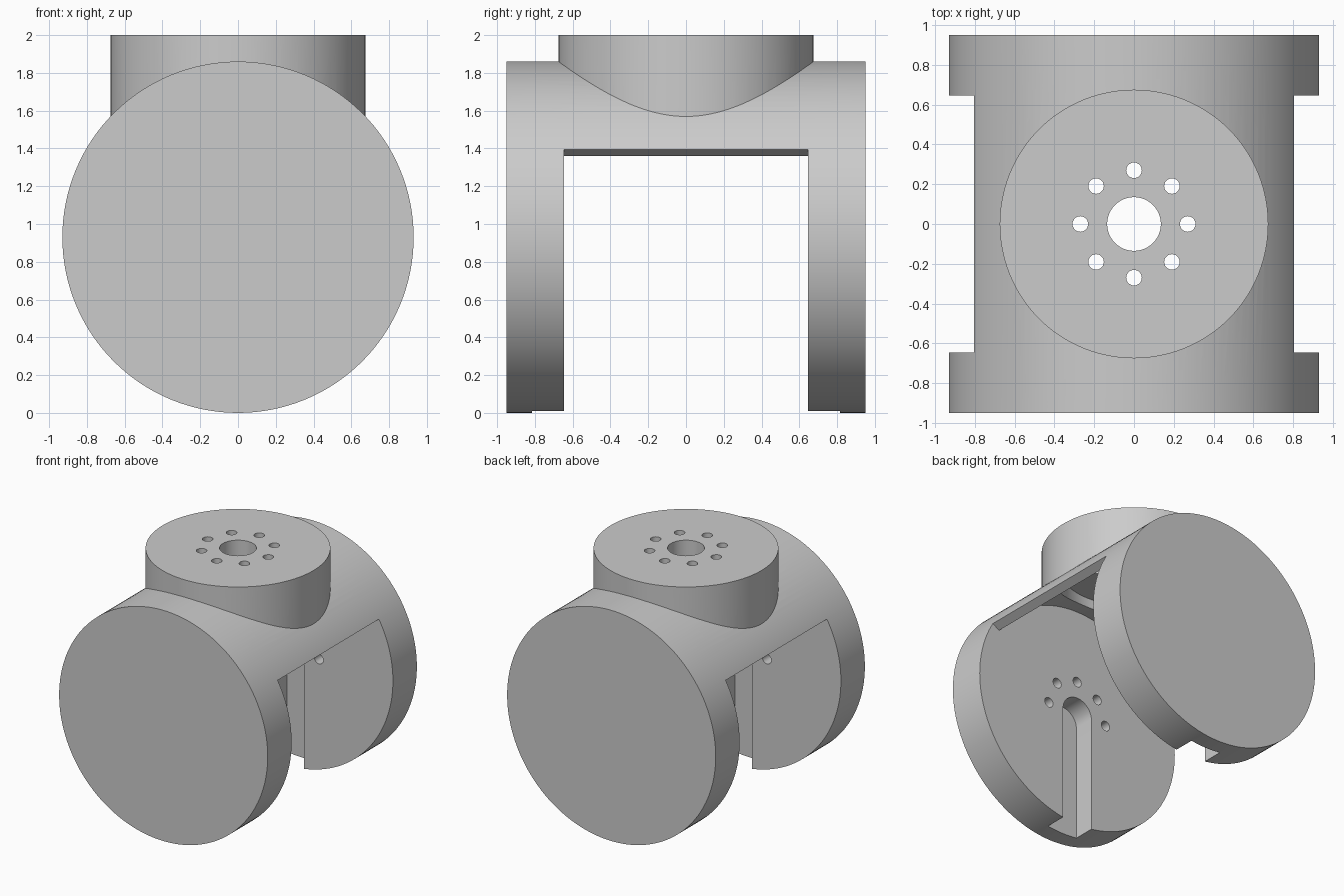
import bpy, bmesh
from math import cos, sin, pi, radians

R, MID = 0.93, 0.93          # drum radius and axis height
HALF, INNER = 0.95, 0.645    # drum half length, inner cheek faces
BORE, BOLT, RING = 0.135, 0.039, 0.27

old = bpy.data.objects.get("Cube")
if old:
    bpy.data.objects.remove(old, do_unlink=True)

grey = bpy.data.materials.new("plain_grey")
grey.use_nodes = True
COLOUR = (0.6, 0.6, 0.6, 1)
grey.diffuse_color = COLOUR
grey.node_tree.nodes["Principled BSDF"].inputs["Base Color"].default_value = COLOUR


def arc(radius, start=0, end=360, steps=128, centre=(0, 0)):
    """Points on an arc; a full circle leaves out the repeated end."""
    count = steps if end - start == 360 else steps + 1
    angles = [radians(start + (end - start) * i / steps) for i in range(count)]
    return [(centre[0] + radius * cos(a), centre[1] + radius * sin(a)) for a in angles]


def prism(name, outline, axis, low, high):
    """Extrude an outline along y (outline in xz) or z (outline in xy)."""
    def place(p, h):
        return (p[0], h, p[1]) if axis == "y" else (p[0], p[1], h)
    bm = bmesh.new()
    a = [bm.verts.new(place(p, low)) for p in outline]
    b = [bm.verts.new(place(p, high)) for p in outline]
    bm.faces.new(a)
    bm.faces.new(b[::-1])
    for i in range(len(a)):
        j = (i + 1) % len(a)
        bm.faces.new((a[i], b[i], b[j], a[j]))
    bmesh.ops.recalc_face_normals(bm, faces=bm.faces)
    mesh = bpy.data.meshes.new(name)
    bm.to_mesh(mesh)
    bm.free()
    mesh.materials.append(grey)
    obj = bpy.data.objects.new(name, mesh)
    bpy.context.collection.objects.link(obj)
    return obj


def combine(target, tool, operation):
    """Apply a boolean and remove the tool."""
    tool.hide_render = True
    mod = target.modifiers.new("bool", "BOOLEAN")
    mod.object, mod.operation, mod.solver = tool, operation, "EXACT"
    bpy.context.view_layer.objects.active = target
    bpy.ops.object.modifier_apply(modifier=mod.name)
    bpy.data.objects.remove(tool, do_unlink=True)


# Horizontal drum with the round mounting boss on top
body = prism("joint_housing", arc(R, centre=(0, MID)), "y", -HALF, HALF)
combine(body, prism("boss", arc(0.675), "z", 1.2, 2), "UNION")

# Open chamber between the cheeks, leaving a thin curved roof
roof = arc(0.86, 30, 150, 64, (0, MID))
left, right = [arc(1.4, a, a + 1, 1, (0, MID))[0] for a in (150, 30)]
chamber = roof + [left, (left[0], -0.3), (right[0], -0.3), right]
combine(body, prism("chamber", chamber, "y", -INNER, INNER), "DIFFERENCE")

# Hollow boss with a centre bore and a ring of eight bolt holes
combine(body, prism("boss_cavity", arc(0.54), "z", 1.0, 1.865), "DIFFERENCE")
combine(body, prism("centre_bore", arc(BORE, steps=64), "z", 1.75, 2.1), "DIFFERENCE")
for spot in arc(RING, steps=8):
    combine(body, prism("bolt_hole", arc(BOLT, steps=32, centre=spot), "z", 1.75, 2.1),
            "DIFFERENCE")

# Shaft slots and five blind holes in the inside of each cheek
slot = arc(BORE, 0, 180, 32, (0, MID)) + [(-BORE, -0.1), (BORE, -0.1)]
for side in (-1, 1):
    low, high = sorted((side * 0.6, side * 0.815))
    combine(body, prism("shaft_slot", slot, "y", low, high), "DIFFERENCE")
    for spot in arc(RING, 0, 180, 4, (0, MID)):
        combine(body, prism("cheek_hole", arc(BOLT, steps=32, centre=spot), "y", low, high),
                "DIFFERENCE")

# Smooth round surfaces, crisp edges
bpy.ops.object.select_all(action="DESELECT")
body.select_set(True)
bpy.context.view_layer.objects.active = body
bpy.ops.object.shade_smooth_by_angle(angle=radians(30))
